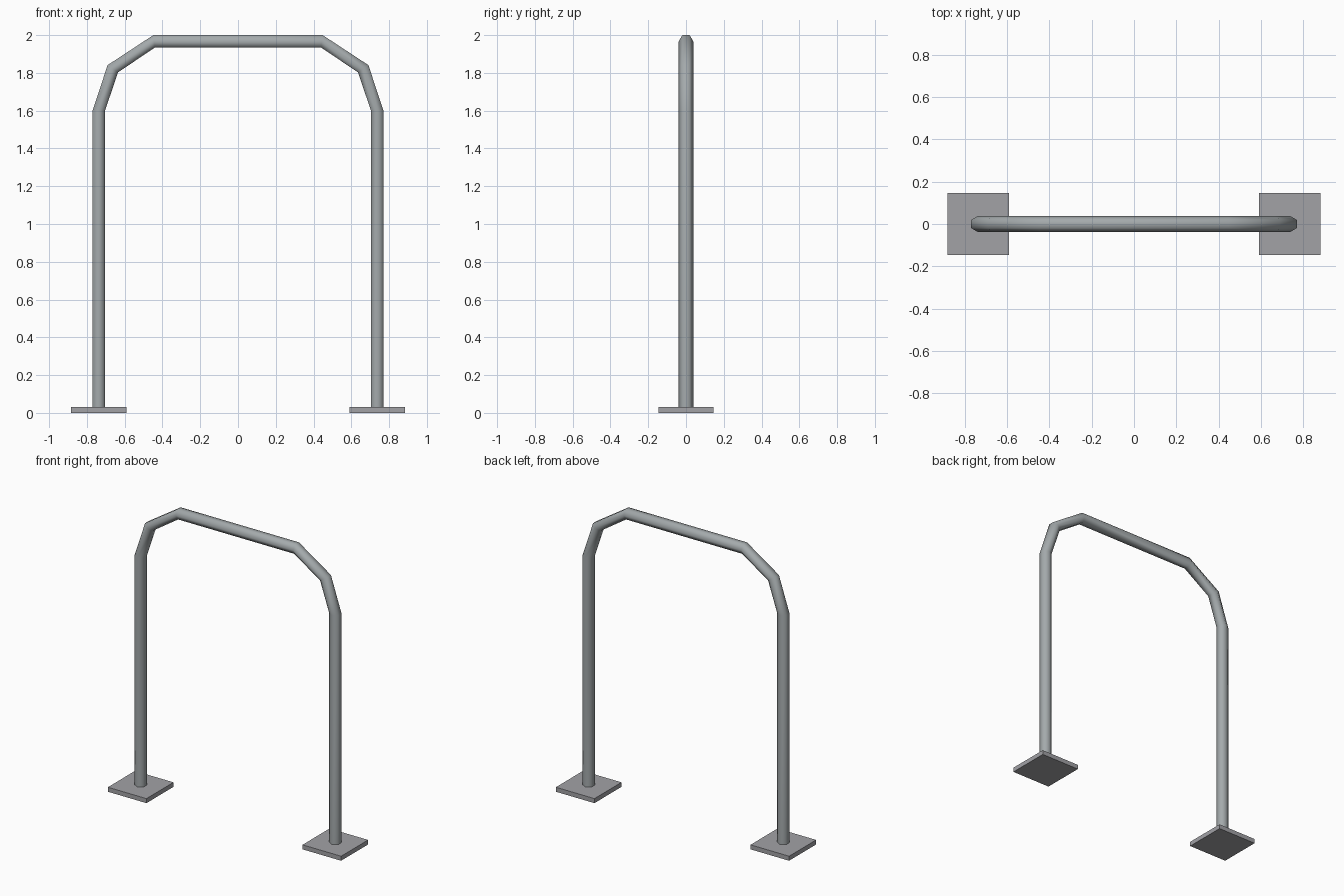
import bpy, bmesh, math

if "Cube" in bpy.data.objects:
    bpy.data.objects.remove(bpy.data.objects["Cube"])

def material(name, rgb):
    m = bpy.data.materials.new(name)
    m.diffuse_color = (*rgb, 1)
    m.use_nodes = True
    m.node_tree.nodes["Principled BSDF"].inputs["Base Color"].default_value = m.diffuse_color
    return m

tube_grey = material("tube grey", (0.37, 0.40, 0.41))
plate_grey = material("plate grey", (0.36, 0.36, 0.38))

def finish(name, bm, mat, smooth):
    bmesh.ops.recalc_face_normals(bm, faces=bm.faces)
    for f in bm.faces:
        f.smooth = smooth
    me = bpy.data.meshes.new(name)
    bm.to_mesh(me)
    bm.free()
    me.materials.append(mat)
    ob = bpy.data.objects.new(name, me)
    bpy.context.collection.objects.link(ob)
    return ob

# Bent hexagonal tube: (x, z, tilt of section in degrees) for one half, then mirrored
R = 0.0385
half = [(0.737, 0.02, 0), (0.737, 1.60, 0), (0.663, 1.822, 35), (0.444, 1.967, 83)]
path = half + [(-x, z, 180 - t) for x, z, t in reversed(half)]
bm = bmesh.new()
rings = []
for x, z, tilt in path:
    t = math.radians(tilt)
    ring = []
    for i in range(6):
        a = math.radians(60 * i + 30)
        d = R * math.cos(a)
        ring.append(bm.verts.new((x + d * math.cos(t), R * math.sin(a), z + d * math.sin(t))))
    rings.append(ring)
for a, b in zip(rings, rings[1:]):
    for i in range(6):
        j = (i + 1) % 6
        bm.faces.new((a[i], a[j], b[j], b[i]))
bm.faces.new(rings[0])
bm.faces.new(rings[-1])
tube = finish("arch_tube", bm, tube_grey, True)
# keep the hidden end caps from bending the leg shading
for p in tube.data.polygons:
    if len(p.vertices) == 6:
        p.use_smooth = False
for e in tube.data.edges:
    if all(tube.data.vertices[v].co.z < 0.1 for v in e.vertices):
        e.use_edge_sharp = True

# Square foot plates
for side, sx in (("left", -1), ("right", 1)):
    bm = bmesh.new()
    bmesh.ops.create_cube(bm, size=1)
    for v in bm.verts:
        v.co = (v.co.x * 0.292 + sx * 0.737, v.co.y * 0.292, (v.co.z + 0.5) * 0.031)
    finish(side + "_foot_plate", bm, plate_grey, False)
